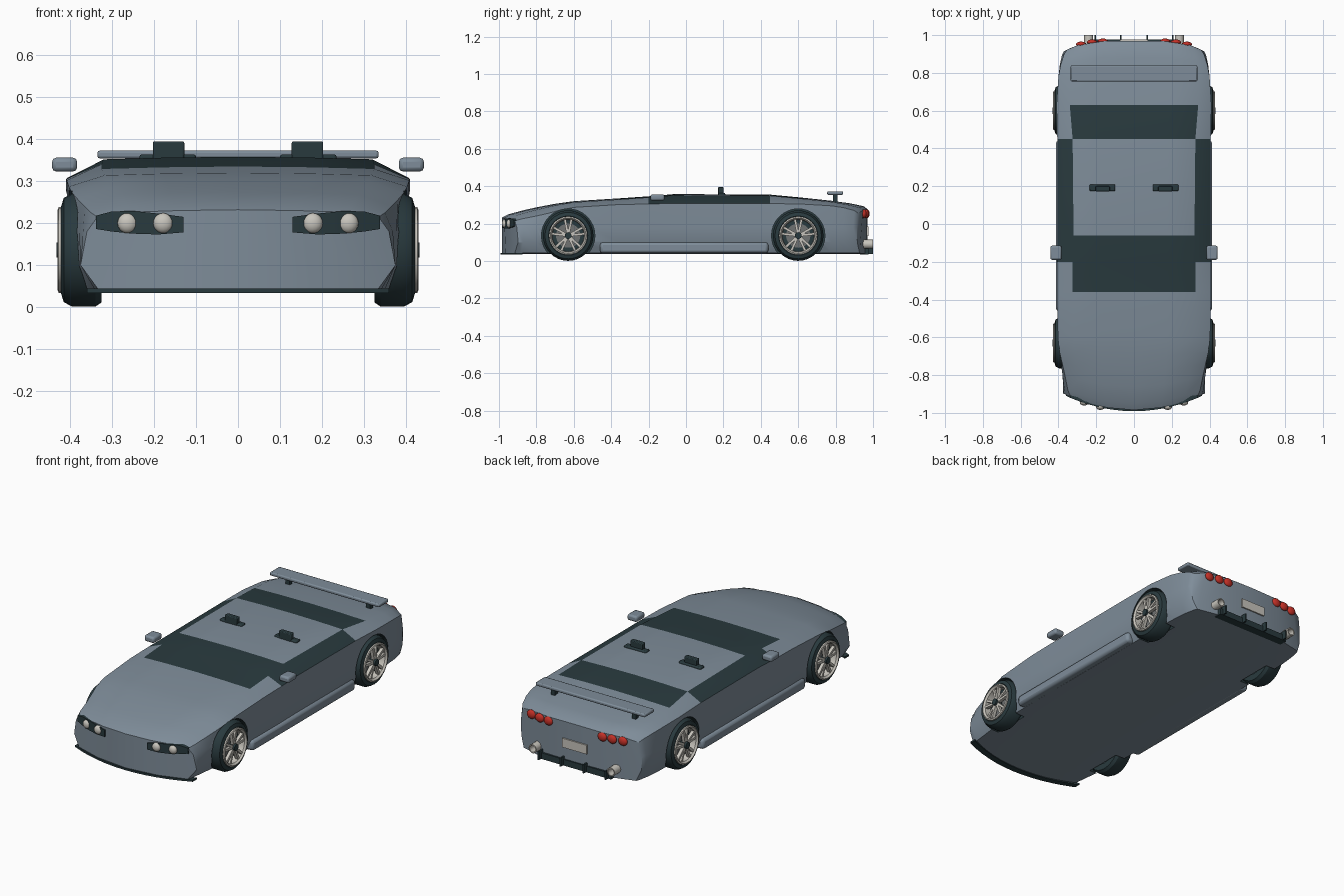
import bpy, bmesh, math
from mathutils import Matrix

if "Cube" in bpy.data.objects:
    bpy.data.objects.remove(bpy.data.objects["Cube"])


def material(name, rgb):
    m = bpy.data.materials.new(name)
    m.diffuse_color = (*rgb, 1)
    m.use_nodes = True
    m.node_tree.nodes["Principled BSDF"].inputs["Base Color"].default_value = m.diffuse_color
    return m


PAINT = material("blue grey paint", (0.21, 0.265, 0.32))
DARK = material("dark glass and rubber", (0.022, 0.042, 0.048))
SILVER = material("pale silver", (0.58, 0.56, 0.51))
STEEL = material("brake steel", (0.16, 0.17, 0.17))
RED = material("red lamp", (0.55, 0.03, 0.02))


def smooth(ob, angle):
    bpy.ops.object.select_all(action='DESELECT')
    ob.select_set(True)
    bpy.context.view_layer.objects.active = ob
    bpy.ops.object.shade_smooth_by_angle(angle=math.radians(angle))


def finish(name, bm, mats, angle=32, bevel=0):
    bmesh.ops.recalc_face_normals(bm, faces=bm.faces)
    me = bpy.data.meshes.new(name)
    bm.to_mesh(me)
    bm.free()
    for m in mats:
        me.materials.append(m)
    ob = bpy.data.objects.new(name, me)
    bpy.context.collection.objects.link(ob)
    if bevel:
        mod = ob.modifiers.new("bevel", 'BEVEL')
        mod.width, mod.segments = bevel, 2
    smooth(ob, angle)
    return ob


def box(name, x, y, z, mat, bevel=0):
    """Box from (min, max) ranges."""
    bm = bmesh.new()
    size = Matrix.Diagonal((x[1] - x[0], y[1] - y[0], z[1] - z[0], 1))
    mid = Matrix.Translation((sum(x) / 2, sum(y) / 2, sum(z) / 2))
    bmesh.ops.create_cube(bm, size=1, matrix=mid @ size)
    return finish(name, bm, [mat], bevel=bevel)


def ball(name, loc, scale, mat):
    bm = bmesh.new()
    bmesh.ops.create_uvsphere(bm, u_segments=16, v_segments=10, radius=1,
                              matrix=Matrix.Translation(loc) @ Matrix.Diagonal((*scale, 1)))
    return finish(name, bm, [mat], 60)


def lathe(name, profile, side, y, z, mat, segs=32):
    """Closed (x, radius) profile turned around a sideways axle."""
    bm = bmesh.new()
    rings = []
    for k in range(segs):
        a = 2 * math.pi * k / segs
        rings.append([bm.verts.new((side * x, y + r * math.cos(a), z + r * math.sin(a))) for x, r in profile])
    n = len(profile)
    for k in range(segs):
        p, q = rings[k], rings[(k + 1) % segs]
        for i in range(n):
            # an edge lying on the axle makes no face
            j = (i + 1) % n
            if profile[i][1] or profile[j][1]:
                bm.faces.new((p[i], p[j], q[j], q[i]))
    bmesh.ops.remove_doubles(bm, verts=bm.verts, dist=1e-5)
    return finish(name, bm, [mat])


def disc(name, x0, x1, r, side, y, mat, segs=32):
    return lathe(name, [(x0, 0), (x0, r), (x1, r), (x1, 0)], side, y, AXLE_Z, mat, segs)


def nose_strip(name, points):
    """Strip along the nose curve from (x, low z, high z) columns."""
    bm = bmesh.new()
    cols = [[bm.verts.new((x, nose_y(x) + d, z)) for d, z in ((-.006, lo), (-.006, hi), (.03, hi), (.03, lo))]
            for x, lo, hi in points]
    for p, q in zip(cols, cols[1:]):
        for i in range(4):
            bm.faces.new((p[i], p[(i + 1) % 4], q[(i + 1) % 4], q[i]))
    bm.faces.new(cols[0])
    bm.faces.new(cols[-1])
    return finish(name, bm, [DARK])


def nose_y(x):
    return -0.985 + 0.09 * (x / 0.38) ** 2


def tail_y(x):
    return 0.97 - 0.05 * (x / 0.36) ** 4


AXLES = ((-0.63, "front"), (0.60, "rear"))
AXLE_Z = 0.136

# Body stations: y, top z, roof half width, shoulder half width, shoulder z
STATIONS = [
    (-0.985, .232, .26, .335, .215), (-0.95, .25, .27, .35, .225), (-0.86, .274, .29, .365, .24),
    (-0.78, .291, .305, .38, .255), (-0.70, .306, .312, .395, .272), (-0.60, .32, .318, .403, .287),
    (-0.36, .335, .325, .408, .302), (-0.20, .346, .325, .408, .305), (-0.06, .358, .32, .404, .308),
    (0.45, .355, .325, .406, .308), (0.63, .338, .34, .41, .304), (0.78, .322, .345, .40, .295),
    (0.88, .308, .335, .388, .285), (0.95, .293, .315, .37, .27), (0.97, .278, .30, .355, .255)]

bm = bmesh.new()
rings = []
for y, top, wt, ws, zs in STATIONS:
    wm = .405 - (.408 - ws) * .62
    wl = max(wm - .005, .375 if y < 0 else 0)
    wb = wm * .925
    half = [(0, top), (wt * .55, top - .002), (wt, top - .006), (ws, zs), (wm, .18),
            (wl, .1), (wb, .042), (wb * .55, .038), (0, .038)]
    f = max(0, min(1, (-0.6 - y) / 0.385))
    g = max(0, min(1, (y - 0.78) / 0.19))
    rings.append([bm.verts.new((x, y + f * (nose_y(x) + 0.985) + g * (tail_y(x) - 0.97), z))
                  for x, z in half + [(-x, z) for x, z in half[7:0:-1]]])
for s in range(len(rings) - 1):
    a, b = rings[s], rings[s + 1]
    y0, y1 = STATIONS[s][0], STATIONS[s + 1][0]
    for i in range(16):
        j = (i + 1) % 16
        face = bm.faces.new((a[i], a[j], b[j], b[i]))
        # Glass: windscreen, rear screen and side windows
        screen = i in (0, 1, 14, 15) and (-.37 < y0 and y1 < -.05 or .44 < y0 and y1 < .64)
        side_window = i in (2, 13) and -.21 < y0 and y1 < .46
        face.material_index = 1 if screen or side_window else 0
for ring in (rings[0], rings[-1]):
    for k in range(4):
        for sign in (1, -1):
            ids = list(dict.fromkeys((sign * i) % 16 for i in (k, k + 1, 7 - k, 8 - k)))
            bm.faces.new([ring[i] for i in ids])
body = finish("body", bm, [PAINT, DARK])

# Wheel wells
for y, end in AXLES:
    for side in (1, -1):
        cutter = disc("well_cutter", .315, .6, .143, side, y, DARK)
        cutter.hide_render = True
        mod = body.modifiers.new("well", 'BOOLEAN')
        mod.operation, mod.solver, mod.object = 'DIFFERENCE', 'EXACT', cutter
        mod.material_mode = 'TRANSFER'
        bpy.ops.object.select_all(action='DESELECT')
        bpy.context.view_layer.objects.active = body
        body.select_set(True)
        bpy.ops.object.modifier_apply(modifier=mod.name)
        bpy.data.objects.remove(cutter)
smooth(body, 32)

# Wheels
for y, end in AXLES:
    for side, tag in ((1, "left"), (-1, "right")):
        n = f"{end}_{tag}_"
        lathe(n + "tyre", [(.325, .09), (.325, .125), (.34, .135), (.395, .135), (.415, .124), (.421, .105),
                           (.41, .09)], side, y, AXLE_Z, DARK)
        lathe(n + "rim", [(.40, .102), (.427, .102), (.43, .095), (.42, .087), (.385, .085), (.385, .095)],
              side, y, AXLE_Z, SILVER)
        disc(n + "wheel_back", .36, .385, .092, side, y, DARK)
        disc(n + "brake_disc", .38, .393, .065, side, y, STEEL)
        disc(n + "hub", .39, .432, .018, side, y, DARK, 16)
        bm = bmesh.new()
        for k in range(5):
            for lean in (-.2, .2):
                turn = Matrix.Rotation(2 * math.pi * k / 5 + lean, 4, 'X')
                bmesh.ops.create_cube(bm, size=1, matrix=Matrix.Translation((side * .412, y, AXLE_Z)) @ turn
                                      @ Matrix.Translation((0, 0, .052)) @ Matrix.Diagonal((.018, .013, .08, 1)))
        finish(n + "spokes", bm, [SILVER])

# Parts repeated on both sides
for s, tag in ((1, "left"), (-1, "right")):
    def span(a, b):
        return tuple(sorted((s * a, s * b)))
    box(tag + "_side_skirt", span(.36, .414), (-.46, .44), (.042, .10), PAINT, .015)
    box(tag + "_mirror", span(.383, .443), (-.19, -.115), (.323, .356), PAINT, .01)
    box(tag + "_headrest", span(.128, .203), (.172, .2), (.35, .395), DARK, .004)
    box(tag + "_seat_top", span(.10, .235), (.174, .21), (.345, .364), DARK, .006)
    box(tag + "_spoiler_post", span(.235, .26), (.785, .81), (.30, .358), DARK)
    nose_strip(tag + "_headlight_panel", [(s * x, lo, hi) for x, lo, hi in (
        (.13, .178, .215), (.19, .173, .223), (.25, .175, .229), (.30, .18, .228), (.338, .186, .218))])
    for x in (.178, .263):
        ball(tag + "_headlamp", (s * x, nose_y(x) - .003, .2), (.024, .016, .024), SILVER)
    for x in (.165, .222, .28):
        ball(tag + "_tail_lamp", (s * x, tail_y(x), .253), (.027, .014, .024), RED)
    # Exhaust pipe with a hollow end
    pipe = lathe(tag + "_exhaust", [(-.05, .018), (-.05, .024), (.035, .024), (.035, .018)], 1, 0, 0, SILVER, 16)
    pipe.rotation_euler = (0, 0, math.pi / 2)
    pipe.location = (s * .24, .965, .09)
    for x in (.07, .205):
        box(tag + "_diffuser_fin", span(x - .004, x + .004), (.93, 1.0), (.038, .085), DARK)

# Rear fittings
box("spoiler_wing", (-.335, .335), (.755, .84), (.354, .373), PAINT, .006)
box("number_plate", (-.075, .075), (.955, .977), (.135, .185), SILVER)
box("diffuser", (-.225, .225), (.93, .977), (.036, .07), DARK)

# Front lip along the lower nose edge
nose_strip("front_lip", [(.06 * k, .034, .044) for k in range(-6, 7)])
